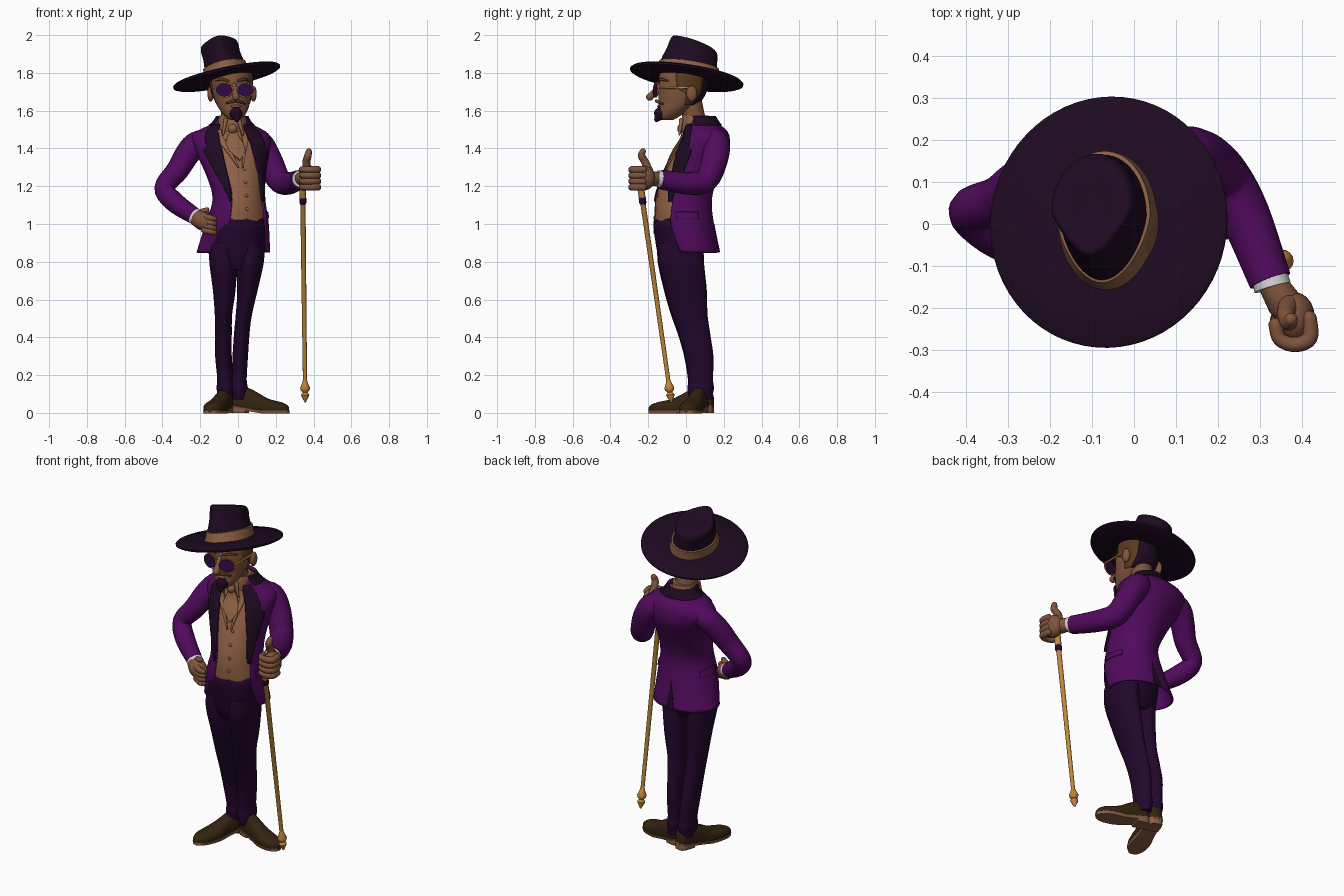
import bpy, bmesh
from math import sin, cos, pi, asin, radians
from mathutils import Vector, Matrix

def mat(name, r, g, b):
    m = bpy.data.materials.new(name)
    m.diffuse_color = (r, g, b, 1)
    return m

PURPLE = mat("jacket purple", .082, .003, .108)
DARK = mat("dark plum", .0125, .003, .0145)
TROUSER = mat("trouser plum", .0155, .002, .025)
TAN = mat("vest tan", .27, .115, .058)
SKIN = mat("skin brown", .21, .087, .044)
GOLD = mat("gold", .54, .245, .045)
SHOE = mat("shoe brown", .033, .017, .005)
WHITE = mat("cuff white", .65, .65, .65)
LENS = mat("lens violet", .028, .003, .05)
HAIR = mat("hair brown", .1, .042, .012)

# ---- helpers ----
def finish(name, bm, m, solid=0, angle=45):
    me = bpy.data.meshes.new(name)
    bm.to_mesh(me)
    bm.free()
    me.materials.append(m)
    me.shade_smooth()
    me.set_sharp_from_angle(angle=radians(angle))
    ob = bpy.data.objects.new(name, me)
    bpy.context.collection.objects.link(ob)
    if solid:
        s = ob.modifiers.new("thickness", 'SOLIDIFY')
        s.thickness, s.offset = solid, -1
    return ob

def skin_rings(name, rings, m, closed=True, solid=0, mtx=None):
    bm = bmesh.new()
    vs = [[bm.verts.new(mtx @ Vector(p) if mtx else p) for p in r] for r in rings]
    n = len(vs[0])
    for a, b in zip(vs, vs[1:]):
        for j in range(n if closed else n - 1):
            k = (j + 1) % n
            bm.faces.new((a[j], a[k], b[k], b[j]))
    if closed:
        bm.faces.new(vs[0][::-1])
        bm.faces.new(vs[-1])
    return finish(name, bm, m, solid)

def spline(rows, n=5):
    out = []
    for i in range(len(rows) - 1):
        a, b, c, d = (rows[max(0, min(len(rows) - 1, i + k))] for k in (-1, 0, 1, 2))
        for s in range(n):
            t = s / n
            out.append(tuple(q + .5 * t * (r - p + t * (2 * p - 5 * q + 4 * r - e + t * (3 * (q - r) + e - p)))
                             for p, q, r, e in zip(a, b, c, d)))
    return out + [rows[-1]]

def at(rows, z):
    for a, b in zip(rows, rows[1:]):
        if z <= b[0]:
            t = max(0, (z - a[0]) / (b[0] - a[0]))
            return tuple(p + (q - p) * t for p, q in zip(a, b))
    return rows[-1]

def ring(row, grow=0, f0=0, f1=None, n=40):
    """Ellipse at height z; the angle starts at the front and runs to +x."""
    z, cx, cy, rx, ry = row[:5]
    step = 2 * pi / n if f1 is None else (f1 - f0) / (n - 1)
    return [(cx + (rx + grow) * sin(f0 + step * i), cy - (ry + grow) * cos(f0 + step * i), z) for i in range(n)]

def loft(name, rows, m, grow=0, n=40, mtx=None):
    return skin_rings(name, [ring(r, grow, n=n) for r in rows], m, mtx=mtx)

def tube(name, pts, m, smooth=True, rounded=True, n=20):
    pts = spline(pts) if smooth else list(pts)
    P = [Vector(p[:3]) for p in pts]
    D = [(P[min(i + 1, len(P) - 1)] - P[max(i - 1, 0)]).normalized() for i in range(len(P))]
    st = [(p, d, q[3]) for p, d, q in zip(P, D, pts)]
    if rounded:
        a, b = st[0], st[-1]
        caps = [(sin(t) * .95, cos(t)) for t in (.4, .8, 1.15, 1.45)]
        st = [(a[0] - a[1] * a[2] * s, a[1], a[2] * c) for s, c in caps[::-1]] + st + \
             [(b[0] + b[1] * b[2] * s, b[1], b[2] * c) for s, c in caps]
    u, rings = D[0].orthogonal(), []
    for p, d, r in st:
        u = (u - d * u.dot(d)).normalized()
        v = d.cross(u)
        rings.append([p + (u * cos(2 * pi * i / n) + v * sin(2 * pi * i / n)) * r for i in range(n)])
    return skin_rings(name, rings, m)

def ball(name, loc, size, m):
    bm = bmesh.new()
    bmesh.ops.create_uvsphere(bm, u_segments=20, v_segments=12, radius=1,
                              matrix=Matrix.Translation(loc) @ Matrix.Diagonal((*size, 1)))
    return finish(name, bm, m)

def patch(name, body, edges, m, grow, solid=.008, n=12, steps=24):
    """Strip lying on a body between two angles; edges rows are (z, angle0, angle1)."""
    z0, z1 = edges[0][0], edges[-1][0]
    rings = []
    for i in range(steps + 1):
        z = z0 + (z1 - z0) * i / steps
        _, a, b = at(edges, z)
        rings.append(ring(at(body, z), grow, a, b, n))
    return skin_rings(name, rings, m, False, solid)

# ---- torso: vest, open jacket, lapels ----
torso = spline([(.85, -.025, .03, .195, .148), (1.0, -.005, -.01, .168, .158), (1.13, .005, -.015, .14, .152),
                (1.25, -.01, .02, .155, .15), (1.38, -.03, .078, .195, .15), (1.45, -.04, .102, .215, .13),
                (1.49, -.038, .102, .185, .118), (1.53, -.033, .088, .108, .09), (1.58, -.03, .078, .074, .068)])

def ang(x, z):
    r = at(torso, z)
    return asin(max(-.96, min(.96, (x - r[1]) / r[3])))

open_x = [(.85, -.12, .155), (.9, -.085, .15), (1.0, -.045, .145), (1.1, -.035, .138), (1.2, -.04, .13),
          (1.3, -.065, .1), (1.4, -.085, .075), (1.5, -.1, .03), (1.57, -.1, .04)]
patch("jacket", torso, [(z, ang(r, z), 2 * pi + ang(l, z)) for z, l, r in open_x], PURPLE, 0, .009, 70, 44)
vest = [ring(at(torso, 1.03 + .51 * i / 24), -.008, n=60) for i in range(25)]
vest[0] = [(x, y, z - .025 * max(0, 1 - abs(abs(x - .045) - .04) / .04) * (y < 0)) for x, y, z in vest[0]]
skin_rings("vest_and_shirt", vest, TAN)
for side, rows in (("left", [(1.12, -.036, -.042), (1.26, -.055, -.11), (1.39, -.083, -.18), (1.41, -.086, -.16),
                             (1.47, -.095, -.165), (1.53, -.09, -.12)]),
                   ("right", [(1.12, .128, .136), (1.26, .11, .143), (1.39, .078, .155), (1.41, .072, .138),
                              (1.47, .045, .115), (1.53, .02, .055)])):
    patch(side + "_lapel", torso, [(z, *sorted((ang(a, z), ang(b, z)))) for z, a, b in rows], DARK, .009, .012)
patch("jacket_collar", torso, [(1.525, 1.1, 5.2), (1.572, 1.0, 5.28)], DARK, .007, .012, 30, 8)
patch("back_vent", torso, [(.851, pi - .16, pi + .1), (1.0, pi - .01, pi + .01)], DARK, .003, .004)
patch("right_pocket_flap", torso, [(1.03, 1.35, 2.1), (1.065, 1.35, 2.1)], PURPLE, .006, .008)
patch("left_pocket_flap", torso, [(1.03, 4.2, 4.95), (1.065, 4.2, 4.95)], PURPLE, .006, .008)

# shirt collar, cravat, buttons
loft("shirt_collar", [(1.49, -.032, .065, .085, .09), (1.54, -.03, .045, .075, .075), (1.575, -.03, .05, .07, .068)], TAN)
ball("cravat_knot", (-.028, -.028, 1.505), (.024, .018, .024), TAN)
patch("cravat", torso, [(1.34, .17, .2), (1.39, -.08, .36), (1.43, -.12, .3), (1.5, -.02, .12)], TAN, .006, .014)
patch("vest_collar_left", torso, [(1.3, .1, .14), (1.44, -.32, -.12), (1.5, -.5, -.3)], TAN, .002, .01)
patch("vest_collar_right", torso, [(1.3, .24, .28), (1.44, .3, .45), (1.5, .28, .4)], TAN, .002, .01)
for s, x in ((-1, -.065), (1, .012)):
    tube("collar_point", [(-.03 + s * .035, -.025, 1.55, .012), (x + s * .014, -.035, 1.475, .006)], TAN, False)
for z in (1.08, 1.15, 1.22, 1.29):
    ball("vest_button", ring(at(torso, z), -.008, .32, .4, 2)[0], (.009, .007, .009), TAN)

# ---- trousers ----
loft("trouser_hips", spline([(.76, -.008, -.03, .115, .085), (.82, -.008, -.03, .142, .113),
                             (.92, -.005, -.027, .15, .135), (1.0, .0, -.022, .148, .148),
                             (1.03, .003, -.017, .125, .138), (1.06, .003, -.01, .1, .11)]), TROUSER, .002)
for side, rows in (
    ("left", [(.07, -.067, .08, .042, .062), (.1, -.067, .077, .042, .066), (.135, -.067, .078, .047, .07),
              (.18, -.068, .076, .042, .066), (.3, -.077, .062, .044, .072), (.42, -.078, .032, .045, .076),
              (.52, -.077, .003, .046, .083), (.65, -.073, -.022, .06, .095), (.8, -.078, -.045, .074, .105),
              (.9, -.075, -.035, .075, .115)]),
    ("right", [(.07, .008, .08, .041, .06), (.1, .008, .077, .041, .065), (.135, .006, .078, .046, .069),
               (.18, .006, .078, .04, .065), (.3, .012, .07, .041, .075), (.42, .02, .045, .041, .083),
               (.52, .031, .02, .043, .094), (.65, .05, .0, .054, .11), (.8, .063, -.026, .074, .121),
               (.9, .065, -.025, .075, .12)])):
    loft(side + "_trouser_leg", spline(rows), TROUSER)

# ---- shoes: arched sections along the foot ----
def shoe(side, heel, toe):
    h = Vector((*heel, 0))
    d = Vector((*toe, 0)) - h
    w = d.normalized().cross(Vector((0, 0, 1)))
    prof = spline([(0, .022, .05), (.06, .04, .08), (.25, .043, .1), (.45, .046, .082), (.65, .056, .055),
                   (.85, .05, .04), (.96, .03, .026), (1, .012, .012)], 3)
    def body(name, m, grow, lift, top, s1=1):
        rings = []
        for s, hw, ht in prof:
            if s <= s1:
                c, hw, z = h + d * s, hw + grow, lift(s)
                rings.append([c + w * hw * cos(pi * i / 12) + Vector((0, 0, z + top(ht) * sin(pi * i / 12) ** .6))
                              for i in range(13)])
                rings[-1] += [c + w * hw * k + Vector((0, 0, z - .015)) for k in (-.9, .9)]
        skin_rings(side + name, rings, m)
    arch = lambda s: .015 + .028 * max(0, 1 - s / .55)
    body("_shoe_upper", SHOE, 0, lambda s: arch(s) + .003, lambda t: t)
    body("_shoe_sole", TAN, .003, lambda s: arch(s) - .003, lambda t: .003)
    body("_shoe_heel", TAN, 0, lambda s: .015, lambda t: .025, .3)

shoe("left", (-.045, .142), (-.152, -.195))
shoe("right", (-.025, .085), (.268, 0))

# ---- head ----
head = spline([(1.55, -.015, -.1, .022, .03), (1.565, -.017, -.092, .045, .05), (1.6, -.022, -.068, .072, .078),
               (1.64, -.027, -.04, .09, .105), (1.69, -.031, -.023, .103, .122), (1.74, -.035, -.018, .108, .128),
               (1.8, -.04, -.01, .108, .128), (1.86, -.05, 0, .085, .1)])
loft("head", head, SKIN)
tube("neck", [(-.033, .065, 1.48, .064), (-.032, .045, 1.55, .06), (-.03, .02, 1.66, .062)], SKIN)
patch("hair_right", head, [(1.63, 1.95, 2.3), (1.69, 1.75, 2.45), (1.72, 1.35, 2.45), (1.8, 1.25, 2.45)], HAIR, .007, .012)
patch("hair_left", head, [(1.63, 3.98, 4.33), (1.69, 3.83, 4.53), (1.72, 3.83, 4.93), (1.8, 3.83, 5.03)], HAIR, .007, .012)
patch("hair_back", head, [(1.63, 2.3, 3.98), (1.69, 2.45, 3.83), (1.8, 2.45, 3.83)], DARK, .007, .012)
for s, x in ((-1, -.145), (1, .082)):
    ball("ear", (x, .03, 1.69), (.017, .028, .042), SKIN)
tube("nose", [(-.02, -.145, 1.735, .012), (-.015, -.17, 1.695, .016), (-.011, -.192, 1.672, .02)], SKIN)
ball("lower_lip", (-.012, -.141, 1.623), (.03, .012, .008), SKIN)
tube("goatee", [(-.012, -.125, 1.605, .026), (-.01, -.138, 1.58, .034), (-.006, -.155, 1.553, .014)], DARK)
for s in (-1, 1):
    tube("moustache", [(-.013 + s * .006, -.157, 1.652, .008), (-.015 + s * .03, -.147, 1.645, .007),
                       (-.017 + s * .055, -.122, 1.636, .004)], HAIR)
    tube("eyebrow", [(-.025 + s * .025, -.142, 1.757, .006), (-.027 + s * .06, -.13, 1.766, .007),
                     (-.03 + s * .09, -.095, 1.757, .004)], HAIR)

# sunglasses: wide lenses that show on both sides of the frame
for s, x in ((-1, -.072), (1, .038)):
    c, nrm = Vector((x, -.155, 1.71)), Vector((s * .25, -1, .05)).normalized()
    for part, r, a, b, m in (("glasses_frame", .05, .001, .007, GOLD), ("glasses_lens", .045, -.002, .01, LENS)):
        ob = tube(part, [(*(c + nrm * a), r), (*(c + nrm * b), r)], m, False, False, 28)
        for v in ob.data.vertices:
            v.co.z = c.z + (v.co.z - c.z) * .82
    tube("glasses_temple", [(x + s * .042, -.145, 1.72, .005), (-.031 + s * .113, .03, 1.722, .005)], GOLD, False, n=8)
tube("glasses_bridge", [(-.04, -.163, 1.722, .005), (.004, -.163, 1.722, .005)], GOLD, False, n=8)

# ---- tilted hat ----
tilt = Matrix.Translation((-.06, .004, 1.78)) @ \
    Vector((0, 0, 1)).rotation_difference(Vector((-.21, .15, 1))).to_matrix().to_4x4()
loft("hat_brim", [(-.012, 0, 0, .12, .15), (-.012, 0, 0, .275, .29), (-.006, 0, 0, .288, .302), (.003, 0, 0, .289, .303),
                  (.01, 0, 0, .28, .294), (.014, 0, 0, .12, .15)], DARK, n=64, mtx=tilt)
crown = spline([(0, 0, 0, .115, .16), (.06, 0, .003, .107, .152), (.12, -.003, .01, .1, .138),
                (.165, -.005, .014, .101, .13), (.188, -.005, .01, .09, .113), (.188, -.005, .008, .06, .08),
                (.172, -.005, .008, .02, .03)])
pinch = [[(x * (1 - .45 * min(1, z / .17) * max(0, -y / .13)), y, z - y * .2 * z / .19) for x, y, z in ring(r, n=56)]
         for r in crown]
skin_rings("hat_crown", pinch, DARK, mtx=tilt)
band = [[(x * (1 - .45 * z / .17 * max(0, -y / .13)), y, z) for x, y, z in ring(at(crown[:16], k), g, n=56)]
        for k, g in ((.014, .004), (.016, .008), (.045, .007), (.066, .008), (.068, .002))]
skin_rings("hat_band", band, TAN, mtx=tilt)

# ---- arms and cuffs ----
tube("left_sleeve", [(-.13, .12, 1.445, .062), (-.218, .118, 1.425, .066), (-.268, .09, 1.37, .066), (-.32, .055, 1.285, .06),
                     (-.39, .03, 1.19, .053), (-.335, -.022, 1.115, .054), (-.235, -.08, 1.045, .045)], PURPLE)
tube("right_sleeve", [(.05, .13, 1.445, .06), (.11, .158, 1.425, .074), (.165, .152, 1.34, .069), (.215, .108, 1.235, .064),
                      (.265, .02, 1.215, .06), (.325, -.135, 1.235, .051)], PURPLE, rounded=False)
tube("right_cuff", [(.322, -.12, 1.236, .044), (.331, -.152, 1.239, .045)], WHITE, False, False)
tube("left_cuff", [(-.25, -.07, 1.055, .04), (-.218, -.091, 1.034, .046)], WHITE, False, False)

# hand on the hip
tube("left_palm", [(-.225, -.088, 1.038, .043), (-.185, -.115, 1.015, .05), (-.16, -.125, 1.0, .042)], SKIN)
for i in range(4):
    z = 1.04 - i * .024
    tube("left_finger", [(-.18, -.14, z, .017), (-.145, -.158, z - .008, .016), (-.125, -.15, z - .014, .014)], SKIN, n=12)
tube("left_thumb", [(-.2, -.1, 1.06, .018), (-.165, -.12, 1.075, .014)], SKIN, n=12)

# thumbs-up fist around the cane
tube("right_wrist", [(.335, -.15, 1.24, .036), (.36, -.19, 1.24, .042)], SKIN, False)
ball("right_palm", (.385, -.225, 1.243), (.047, .062, .066), SKIN)
for i in range(4):
    z = 1.288 - i * .031
    tube("right_finger", [(.418, -.225, z, .019), (.42, -.272, z, .019), (.385, -.288, z, .018),
                          (.348, -.275, z, .017), (.338, -.24, z, .017)], SKIN, n=12)
tube("right_thumb", [(.37, -.195, 1.27, .026), (.362, -.215, 1.325, .021), (.37, -.235, 1.36, .02),
                     (.375, -.228, 1.385, .016)], SKIN, n=14)

# ---- cane ----
top, tip = Vector((.342, -.248, 1.25)), Vector((.356, -.077, .055))
def cane(name, prof, m):
    tube(name, [(*top.lerp(tip, t), r) for t, r in prof], m, False, False, 16)
cane("cane_shaft", [(0, .018), (.1, .018), (.105, .014), (.93, .011)], GOLD)
cane("cane_collar", [(.09, .014), (.095, .019), (.115, .019), (.125, .013)], TROUSER)
cane("cane_tip", [(.90, .011), (.915, .016), (.935, .026), (.945, .024), (.955, .013), (.965, .022), (.972, .02),
                  (1, .003)], GOLD)
